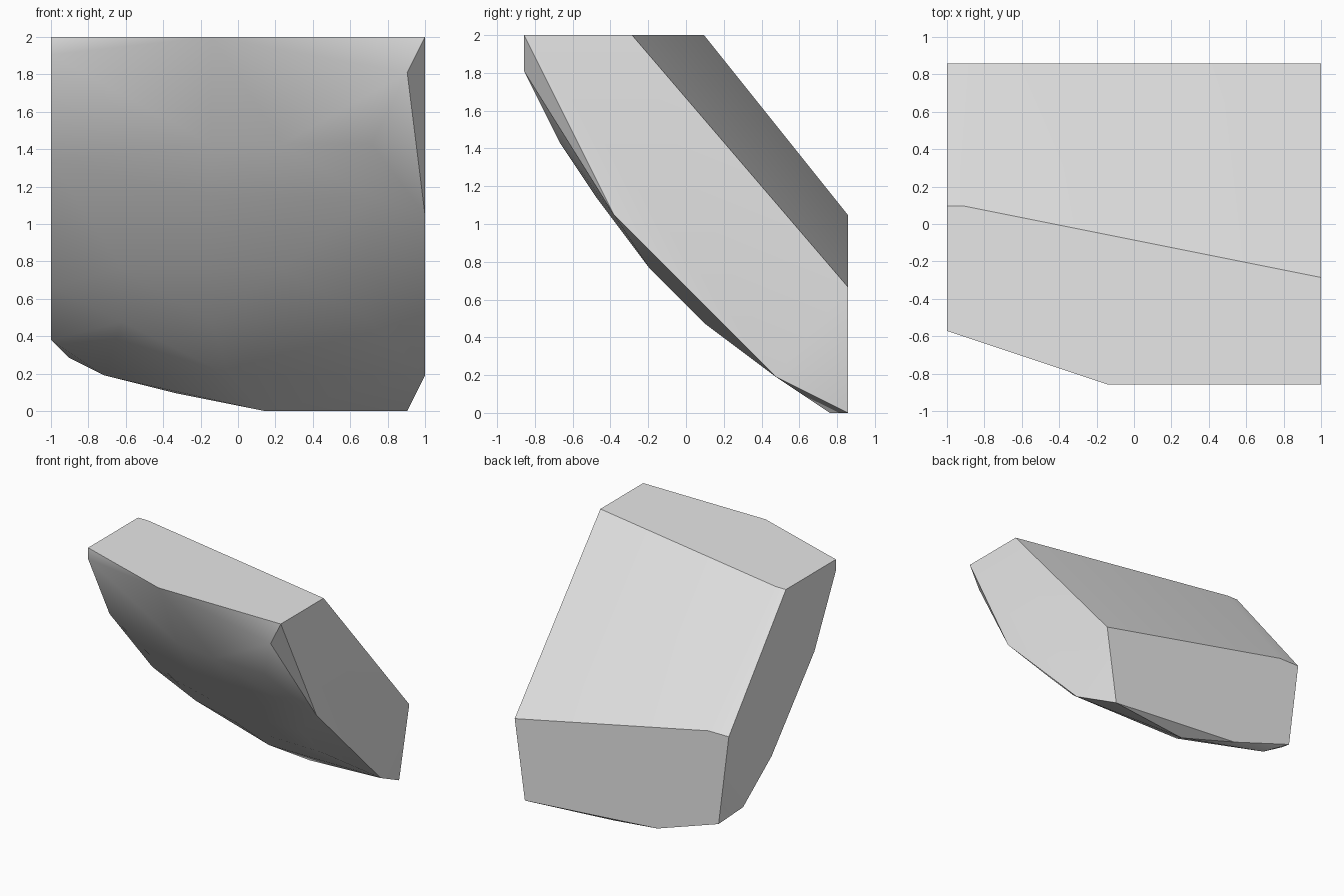
import bpy
import bmesh
from mathutils import Vector

default_cube = bpy.data.objects.get("Cube")
if default_cube:
    bpy.data.objects.remove(default_cube, do_unlink=True)

# The chunk is laid out on a grid of whole steps, counted from its corner
STEP = 2 / 21
WIDTH, DEPTH = 21, 18


def grid_point(x, y, z):
    return Vector((x - WIDTH / 2, y - DEPTH / 2, z)) * STEP


def side_outline(x, outline):
    return [(x, y, z) for y, z in outline]


# Flat cut sides, as (y, z) outlines
left_side = side_outline(WIDTH, [(0, 21), (5, 11), (14, 2), (18, 7), (6, 21)])
right_side = side_outline(0, [(10, 21), (3, 21), (3, 20), (6, 14), (12, 7),
                              (16, 4), (18, 11)])

# Corners of the top, the back and the underside
top_corners = [(1, 10, 21), (9, 0, 21), (20, 0, 19)]
back_corners = [(2, 18, 11), (1, 18, 3), (7, 18, 1), (20, 18, 0)]
underside = [(12, 17, 0), (10, 14, 2), (7, 14, 3), (3, 17, 2)]

# Bulging front: one profile that falls away towards the right side
front_profile = [(10, 5), (7, 8), (4, 12), (2, 15)]
crest = 0.75 * WIDTH
bulge = []
for x in (4, 9, 13, 18):
    fall = 4.1 * (max(crest - x, 0) / crest) ** 2
    bulge += [(x, y + fall, z) for y, z in front_profile]

# Wrap all the corners in one convex solid
bm = bmesh.new()
for corner in left_side + right_side + top_corners + back_corners + underside + bulge:
    bm.verts.new(grid_point(*corner))
bmesh.ops.convex_hull(bm, input=list(bm.verts))
loose = [v for v in bm.verts if not v.link_faces]
bmesh.ops.delete(bm, geom=loose, context='VERTS')
bmesh.ops.dissolve_limit(bm, angle_limit=0.01, verts=list(bm.verts), edges=list(bm.edges))
bmesh.ops.recalc_face_normals(bm, faces=list(bm.faces))

mesh = bpy.data.meshes.new("stone_chunk")
bm.to_mesh(mesh)
bm.free()
chunk = bpy.data.objects.new("stone_chunk", mesh)
bpy.context.collection.objects.link(chunk)

# Plain grey stone
grey = (0.8, 0.8, 0.8, 1)
material = bpy.data.materials.new("light_grey")
material.use_nodes = True
material.diffuse_color = grey
for node in material.node_tree.nodes:
    if node.type == 'BSDF_PRINCIPLED':
        node.inputs["Base Color"].default_value = grey
mesh.materials.append(material)

# Smooth bulge, crisp cut edges
for other in bpy.context.selected_objects:
    other.select_set(False)
chunk.select_set(True)
bpy.context.view_layer.objects.active = chunk
bpy.ops.object.shade_smooth_by_angle(angle=0.52)
